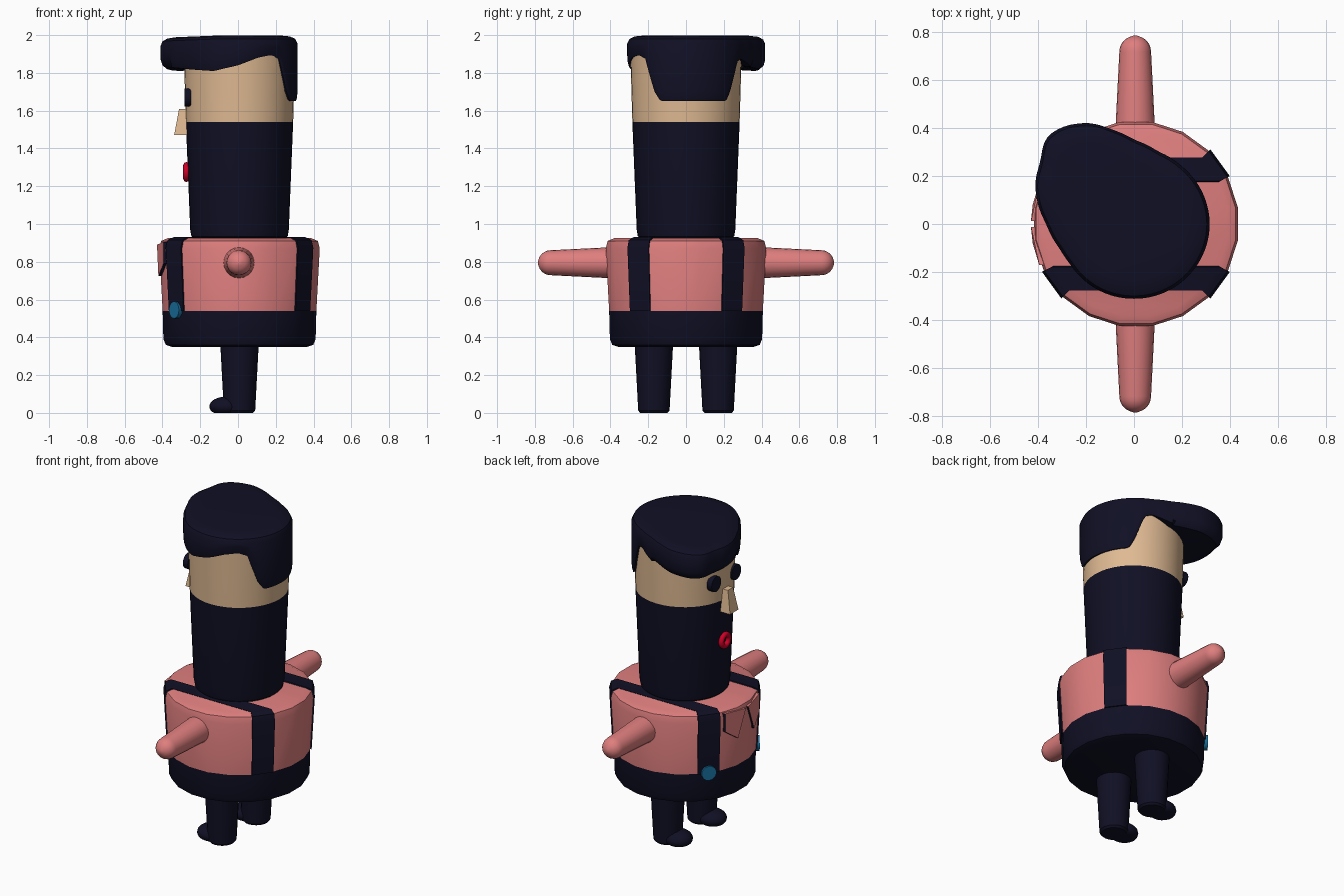
import bpy, bmesh
from math import sin, cos, radians, sqrt, pi
from mathutils import Matrix, Vector

cube = bpy.data.objects.get("Cube")
if cube:
    bpy.data.objects.remove(cube, do_unlink=True)


def material(name, rgb):
    m = bpy.data.materials.new(name)
    m.use_nodes = True
    m.diffuse_color = (*rgb, 1)
    m.node_tree.nodes["Principled BSDF"].inputs["Base Color"].default_value = (*rgb, 1)
    return m


NAVY = material("dark_navy", (0.005, 0.005, 0.018))
PINK = material("shirt_pink", (0.74, 0.21, 0.21))
SKIN = material("skin_tan", (0.74, 0.49, 0.29))
RED = material("lip_red", (0.62, 0.0, 0.02))
BLUE = material("button_blue", (0.01, 0.16, 0.34))
CX = 0.008  # axis of the body and head


def finish(name, bm, mats, smooth=True):
    bmesh.ops.recalc_face_normals(bm, faces=bm.faces[:])
    me = bpy.data.meshes.new(name)
    bm.to_mesh(me)
    bm.free()
    for m in mats:
        me.materials.append(m)
    ob = bpy.data.objects.new(name, me)
    bpy.context.collection.objects.link(ob)
    if smooth:
        bpy.ops.object.select_all(action='DESELECT')
        ob.select_set(True)
        bpy.context.view_layer.objects.active = ob
        bpy.ops.object.shade_smooth_by_angle(angle=radians(35))
    return ob


def loft(rings, cap_top=True):
    """Skin a stack of rings with quads and close the ends."""
    bm = bmesh.new()
    rows = [[bm.verts.new(p) for p in ring] for ring in rings]
    n = len(rows[0])
    for low, high in zip(rows, rows[1:]):
        for i in range(n):
            bm.faces.new((low[i - 1], low[i], high[i], high[i - 1]))
    bm.faces.new(rows[0][::-1])
    if cap_top:
        bm.faces.new(rows[-1])
    return bm, rows


def lathe(profile, n, x=0, y=0, phase=0.0):
    return [[(x + r * cos(2 * pi * (i + phase) / n), y + r * sin(2 * pi * (i + phase) / n), z)
             for i in range(n)] for r, z in profile]


def lookup(table, a):
    """Linear interpolation in a table of (angle, value)."""
    for (a0, v0), (a1, v1) in zip(table, table[1:]):
        if a0 <= a <= a1:
            return v0 + (v1 - v0) * (a - a0) / (a1 - a0)


# Torso: pink shirt, dark trousers, and straps raised from single facets
bm, rows = loft(lathe([(0.365, 0.35), (0.395, 0.36), (0.408, 0.39), (0.412, 0.54), (0.43, 0.87),
                       (0.42, 0.91), (0.385, 0.925)], 20, CX, 0, 0.5), cap_top=False)
top = rows[-1]
straps = []
for j in range(-5, 4):
    f = bm.faces.new([top[k % 20] for k in (j, j + 1, 8 - j, 9 - j)])
    f.material_index = 1
    if j in (1, -3):
        straps.append(f)
for low, high in zip(rows[3:], rows[4:]):
    for i in range(20):
        f = next(f for f in low[i].link_faces if low[i - 1] in f.verts and high[i] in f.verts)
        f.material_index = 1
        if i in (2, 8, 12, 18):
            straps.append(f)
new = bmesh.ops.extrude_face_region(bm, geom=straps)["geom"]
bmesh.ops.delete(bm, geom=[f for f in straps if f.is_valid], context='FACES_ONLY')
for v in (g for g in new if isinstance(g, bmesh.types.BMVert)):
    v.co.x = CX + (v.co.x - CX) * 1.02
    v.co.y *= 1.02
    v.co.z += 0.005 if v.co.z > 0.6 else 0
    for f in v.link_faces:
        f.material_index = 0
finish("torso", bm, [NAVY, PINK])

# Head: dark beard below, skin above
bm, _ = loft(lathe([(0.235, 0.915), (0.255, 0.935), (0.261, 0.97), (0.284, 1.54), (0.296, 1.95)], 40, CX))
for f in bm.faces:
    f.material_index = int(f.calc_center_median().z > 1.54)
finish("head", bm, [NAVY, SKIN])

# Hair: swept quiff with a hem that dips at the nape
OUTLINE = [(-180, .365), (-162, .326), (-149, .314), (-90, .311), (0, .315), (50, .312), (72, .318),
           (90, .35), (104, .407), (113, .457), (126, .502), (136, .515), (146, .467), (155, .452),
           (166, .417), (180, .365)]
HEM = [(-180, 1.83), (-150, 1.82), (-115, 1.81), (-90, 1.84), (-70, 1.88), (-55, 1.895), (-45, 1.875),
       (-33, 1.7), (-26, 1.65), (44, 1.65), (50, 1.7), (62, 1.86), (70, 1.875), (90, 1.835),
       (130, 1.81), (180, 1.83)]
rings = [[] for _ in range(8)]
for i in range(120):
    a = -180 + 3 * i
    r = sum(lookup(OUTLINE, (a + d + 180) % 360 - 180) for d in (-3, 0, 3)) / 3
    hem = lookup(HEM, a)
    tuck = 0.035 if r > 0.36 else 0.008
    section = [(0.27, hem + 0.01), (r - tuck, hem), (r - tuck * 0.3, hem + 0.02), (r, hem + 0.05),
               (r, 1.955), (r - 0.012, 1.98), (r - 0.04, 1.993), (r - 0.09, 1.998)]
    for ring, (q, z) in zip(rings, section):
        x = q * cos(radians(a))
        ring.append((x, q * sin(radians(a)), z + 0.04 * min(0, x + 0.1) * (z > 1.9)))
bm, _ = loft(rings)
finish("hair", bm, [NAVY])

# Nose: tapered wedge
bm, _ = loft([[(x, y, z) for x, y in ((-0.25, -w), (-0.25, w), (tip, w), (tip, -w))]
              for tip, w, z in ((-0.338, 0.042, 1.47), (-0.312, 0.026, 1.61))])
finish("nose", bm, [SKIN], smooth=False)


def disc(name, pos, angle, radius, depth, mat):
    """Short cylinder whose axis points outwards at a given angle."""
    bm = bmesh.new()
    axis = Vector((cos(angle), sin(angle), 0))
    turn = axis.to_track_quat('Z', 'Y').to_matrix().to_4x4()
    bmesh.ops.create_cone(bm, cap_ends=True, segments=16, radius1=radius, radius2=radius, depth=depth,
                          matrix=Matrix.Translation(pos) @ turn)
    finish(name, bm, [mat])


# Mouth: ring of lips
bpy.ops.mesh.primitive_torus_add(major_radius=0.036, minor_radius=0.017, major_segments=16,
                                 minor_segments=8, location=(-0.273, 0, 1.275), rotation=(0, pi / 2, 0))
mouth = bpy.context.object
mouth.name = "mouth"
mouth.data.materials.append(RED)
bpy.ops.object.shade_smooth_by_angle(angle=radians(50))

# Paired parts, one on each side of the body
for side, s in (("left", -1), ("right", 1)):
    disc(side + "_eye", (-0.266, 0.1 * s, 1.67), pi, 0.048, 0.034, NAVY)
    disc(side + "_button", (CX - 0.337, 0.245 * s, 0.545), pi - s * pi / 5, 0.045, 0.025, BLUE)

    # Arm: tapered tube with a round end
    tip = [(0.066 * cos(t * pi / 12), 0.717 + 0.066 * sin(t * pi / 12)) for t in range(6)]
    rings = lathe([(0.084, 0.36)] + tip + [(0.008, 0.784)], 20)
    bm, _ = loft([[(x + 0.005, s * d, y + 0.795) for x, y, d in ring] for ring in rings])
    finish(side + "_arm", bm, [PINK])

    # Leg with a rounded toe
    bm, _ = loft(lathe([(0.072, 0), (0.083, 0.012), (0.102, 0.37)], 20, CX, 0.17 * s))
    finish(side + "_leg", bm, [NAVY])
    bm = bmesh.new()
    bmesh.ops.create_uvsphere(bm, u_segments=20, v_segments=12, radius=1)
    for v in bm.verts:
        v.co = (-0.065 + 0.087 * v.co.x, 0.17 * s + 0.08 * v.co.y, max(0, 0.034 + 0.052 * v.co.z))
    finish(side + "_toe", bm, [NAVY])

    # Collar flap: pink face with dark edges
    flap = [(0.012, 0.89), (0.17, 0.905), (0.17, 0.79), (0.08, 0.725)]
    bm, _ = loft([[(CX - sqrt(r * r - y * y), s * y, z) for y, z in flap] for r in (0.4, 0.437)])
    for f in bm.faces:
        span = [v.co.x + sqrt(0.437 ** 2 - v.co.y ** 2) - CX for v in f.verts]
        f.material_index = int(max(span) < 0.001 or f.calc_center_median().z > 0.88)
    finish(side + "_collar", bm, [NAVY, PINK], smooth=False)
